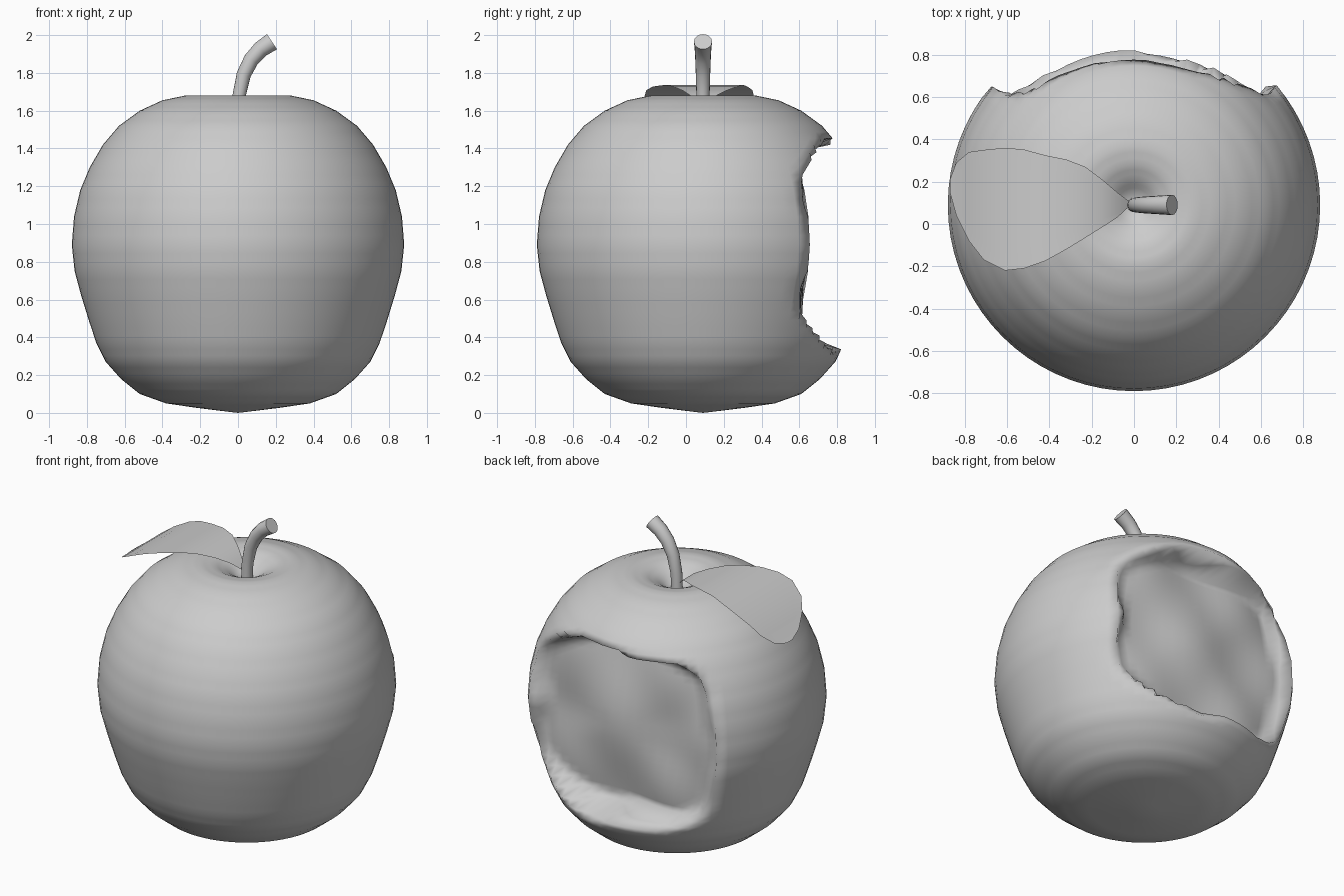
import bpy, bmesh, math

if "Cube" in bpy.data.objects:
    bpy.data.objects.remove(bpy.data.objects["Cube"])

CY = 0.09   # the apple axis sits slightly behind the origin
SEG = 72


def make_object(name, bm):
    bmesh.ops.recalc_face_normals(bm, faces=bm.faces)
    mesh = bpy.data.meshes.new(name)
    bm.to_mesh(mesh)
    bm.free()
    ob = bpy.data.objects.new(name, mesh)
    bpy.context.collection.objects.link(ob)
    for p in mesh.polygons:
        p.use_smooth = True
    return ob


def smoothstep(a, b, t):
    t = max(0.0, min(1.0, (t - a) / (b - a)))
    return t * t * (3 - 2 * t)


def bite(x, y, z):
    """Push the back of the apple in to a lumpy floor with a scalloped rim."""
    if y < 0.4:
        return y
    u, v = x / 0.65, (z - 0.89) / 0.54
    ang = math.atan2(v, u)
    d = (abs(u) ** 3.2 + abs(v) ** 3.2) ** (1 / 3.2) + 0.025 * math.cos(7 * ang)
    floor = 0.63 - 0.06 * min(1, d * d) + 0.018 * math.sin(9 * x + 1) * math.cos(7 * z)
    w = 1 - smoothstep(0.93, 1.03, d)
    return y + (min(y, floor) - y) * w


# Apple body: lathed profile (radius, height), then bitten at the back
profile = [(0.1, 0.012), (0.22, 0.027), (0.38, 0.05), (0.52, 0.10), (0.62, 0.18),
           (0.70, 0.27), (0.75, 0.37), (0.79, 0.49), (0.83, 0.62), (0.865, 0.75),
           (0.88, 0.89), (0.868, 1.04), (0.835, 1.18), (0.785, 1.30), (0.715, 1.42),
           (0.63, 1.52), (0.52, 1.60), (0.40, 1.655), (0.28, 1.68), (0.19, 1.668),
           (0.12, 1.635), (0.06, 1.59)]
rings = []
for (r0, z0), (r1, z1) in zip(profile, profile[1:]):
    for t in (0, 1 / 3, 2 / 3):
        rings.append((r0 + (r1 - r0) * t, z0 + (z1 - z0) * t))
rings.append(profile[-1])

bm = bmesh.new()
grid = []
for r, z in rings:
    row = []
    for i in range(SEG):
        a = math.tau * i / SEG
        x, y = r * math.cos(a), CY + r * math.sin(a)
        row.append(bm.verts.new((x, bite(x, y, z), z)))
    grid.append(row)
for a, b in zip(grid, grid[1:]):
    for i in range(SEG):
        j = (i + 1) % SEG
        bm.faces.new((a[i], a[j], b[j], b[i]))
bottom, top = bm.verts.new((0, CY, 0)), bm.verts.new((0, CY, 1.57))
for i in range(SEG):
    j = (i + 1) % SEG
    bm.faces.new((bottom, grid[0][j], grid[0][i]))
    bm.faces.new((top, grid[-1][i], grid[-1][j]))
make_object("apple_body", bm)

# Stem: round tube swept along a bent path, widening at the tip
path = [(0, 1.54, 0.034), (0.006, 1.68, 0.035), (0.03, 1.79, 0.038),
        (0.07, 1.87, 0.041), (0.12, 1.925, 0.044), (0.18, 1.965, 0.048)]
bm = bmesh.new()
tube = []
for k, (x, z, r) in enumerate(path):
    p, n = path[max(k - 1, 0)], path[min(k + 1, len(path) - 1)]
    t = math.atan2(n[1] - p[1], n[0] - p[0])
    row = []
    for i in range(16):
        a = math.tau * i / 16
        s = r * math.cos(a)
        row.append(bm.verts.new((x + s * math.sin(t), CY + r * math.sin(a),
                                 z - s * math.cos(t))))
    tube.append(row)
for a, b in zip(tube, tube[1:]):
    for i in range(16):
        j = (i + 1) % 16
        bm.faces.new((a[i], a[j], b[j], b[i]))
bm.faces.new(tube[0])
bm.faces.new(tube[-1])
stem = make_object("stem", bm)
bpy.context.view_layer.objects.active = stem
stem.select_set(True)
bpy.ops.object.shade_smooth_by_angle(angle=math.radians(40))

# Leaf: thin arched sheet, cross sections (x, y low, y high, z)
sections = [(-0.02, 0.085, 0.105, 1.62), (-0.08, 0.03, 0.15, 1.675),
            (-0.15, -0.015, 0.21, 1.705), (-0.23, -0.065, 0.27, 1.727),
            (-0.32, -0.12, 0.305, 1.735), (-0.42, -0.175, 0.325, 1.728),
            (-0.52, -0.21, 0.352, 1.708), (-0.61, -0.22, 0.36, 1.675),
            (-0.71, -0.17, 0.35, 1.62), (-0.78, -0.08, 0.34, 1.57),
            (-0.84, 0.04, 0.29, 1.52), (-0.87, 0.15, 0.21, 1.50)]
bm = bmesh.new()
rows = [[bm.verts.new((x, lo + (hi - lo) * i / 6, z)) for i in range(7)]
        for x, lo, hi, z in sections]
for a, b in zip(rows, rows[1:]):
    for i in range(6):
        bm.faces.new((a[i], a[i + 1], b[i + 1], b[i]))
make_object("leaf", bm)
